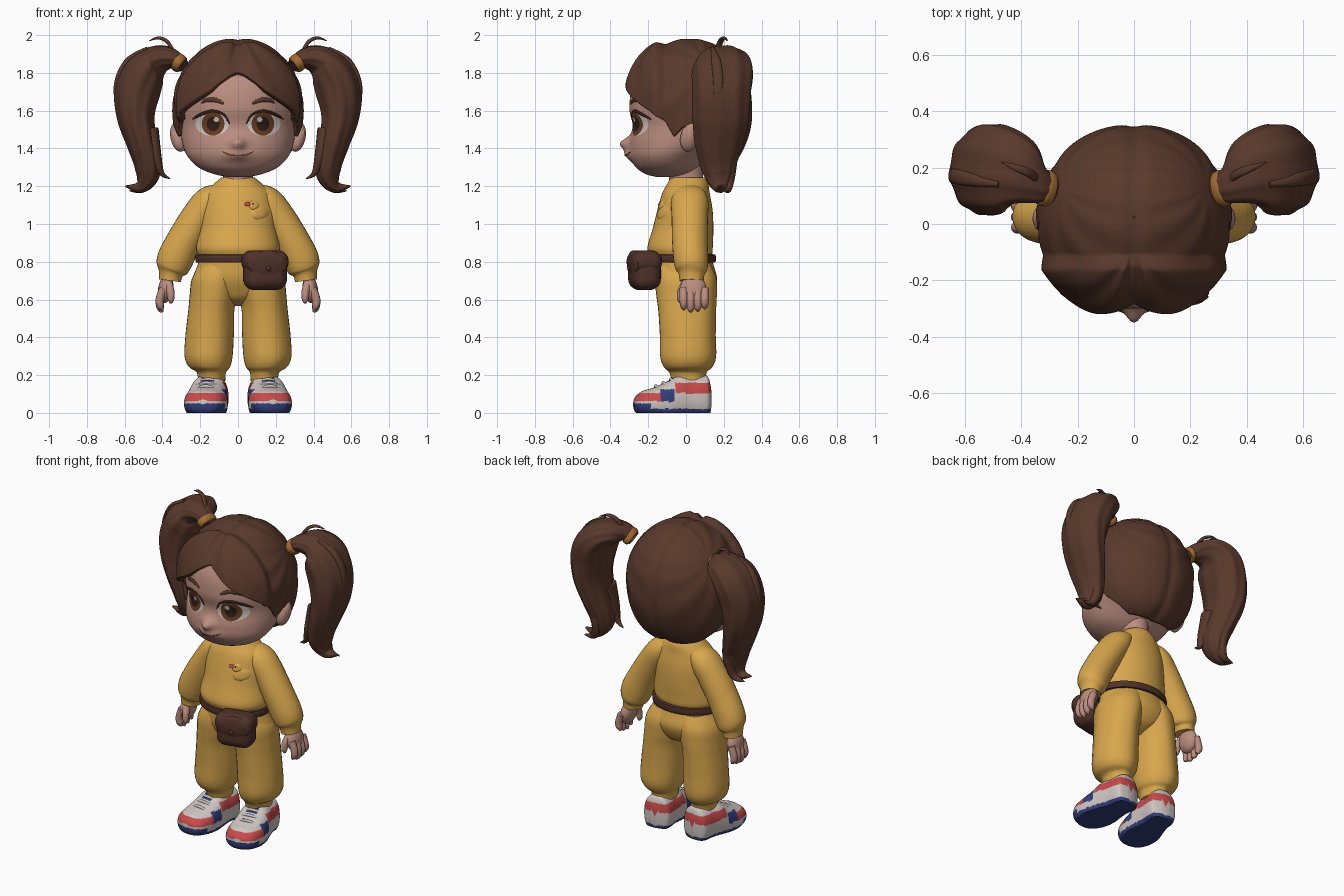
import bpy, bmesh, math
from math import sin, cos, pi, exp, atan2
from mathutils import Vector, Matrix
from mathutils.bvhtree import BVHTree

if "Cube" in bpy.data.objects:
    bpy.data.objects.remove(bpy.data.objects["Cube"])

COLOURS = {
    "skin": (.5, .27, .215), "hair_brown": (.1, .041, .025),
    "mustard": (.69, .385, .075), "bag_brown": (.08, .032, .023),
    "off_white": (.62, .56, .54), "red": (.58, .07, .07),
    "navy": (.032, .048, .19), "tan": (.36, .15, .035),
    "iris_brown": (.14, .045, .016), "dark_brown": (.025, .012, .009)}
MATS = {}
for key, rgb in COLOURS.items():
    m = bpy.data.materials.new(key)
    m.use_nodes = True
    m.diffuse_color = (*rgb, 1)
    m.node_tree.nodes["Principled BSDF"].inputs["Base Color"].default_value = (*rgb, 1)
    MATS[key] = m
BUILT = []


def make(name, verts, faces, mat, pair=False, paint=None, matrix=Matrix()):
    """Create a mesh object, or a left/right mirrored pair."""
    for side, sx in (("left_", 1), ("right_", -1)) if pair else (("", 1),):
        pts = [matrix @ Vector(v) for v in verts]
        me = bpy.data.meshes.new(side + name)
        me.from_pydata([(p.x * sx, p.y, p.z) for p in pts], [],
                       [f[::sx] for f in faces])
        names = list(COLOURS) if paint else [mat]
        for n in names:
            me.materials.append(MATS[n])
        if paint:
            for poly, f in zip(me.polygons, faces):
                mid = sum((Vector(verts[i]) for i in f), Vector()) / len(f)
                poly.material_index = names.index(paint(mid))
        ob = bpy.data.objects.new(side + name, me)
        bpy.context.collection.objects.link(ob)
        BUILT.append(ob)
    return ob


def spline(rows, steps):
    """Catmull-Rom interpolation through rows of numbers."""
    p = [rows[0]] + list(rows) + [rows[-1]]
    out = []
    for k in range(1, len(p) - 2):
        for s in range(steps):
            t = s / steps
            out.append([.5 * (2*b + (c-a)*t + (2*a-5*b+4*c-d)*t*t + (3*b-a-3*c+d)*t**3)
                        for a, b, c, d in zip(*p[k-1:k+3])])
    return out + [list(rows[-1])]


def sweep(name, rows, mat, hint=(0, 1, 0), axis=None, n=32, steps=6, power=2,
          groove=0, lobes=9, shape=None, **kw):
    """Skin elliptical rings along rows of x, y, z, half width, half depth."""
    rows = spline(rows, steps)
    ctr = [Vector(r[:3]) for r in rows]
    verts = []
    for i, r in enumerate(rows):
        t = Vector(axis) if axis else (ctr[min(i+1, len(ctr)-1)] - ctr[max(i-1, 0)]).normalized()
        h = Vector(hint)
        b = (h - t * h.dot(t)).normalized()
        a = b.cross(t)
        for j in range(n):
            u = 2 * pi * j / n
            c, s = (math.copysign(abs(w) ** (2 / power), w) for w in (cos(u), sin(u)))
            g = 1 + groove * cos(lobes * u + i * .06)
            verts.append(ctr[i] + (a * c * r[3] + b * s * r[4]) * g)
    faces = [(i*n + j, i*n + (j+1) % n, (i+1)*n + (j+1) % n, (i+1)*n + j)
             for i in range(len(rows) - 1) for j in range(n)]
    last = len(verts) - n
    verts += [ctr[0], ctr[-1]]
    for j in range(n):
        k = (j + 1) % n
        faces += [(last + n, k, j), (last + n + 1, last + j, last + k)]
    if shape:
        verts = [shape(Vector(v)) for v in verts]
    make(name, verts, faces, mat, **kw)
    return BVHTree.FromPolygons(verts, faces)


def solid(name, kind, loc, size, mat, rot=(0, 0, 0), bevel=0, **kw):
    """Ellipsoid or rounded box."""
    bm = bmesh.new()
    if kind == "ball":
        bmesh.ops.create_uvsphere(bm, u_segments=32, v_segments=20, radius=1)
    else:
        bmesh.ops.create_cube(bm, size=2)
    bmesh.ops.scale(bm, vec=size, verts=bm.verts)
    if bevel:
        bmesh.ops.bevel(bm, geom=bm.edges[:], offset=bevel, segments=6, profile=.5, affect="EDGES")
    turn = Matrix.Rotation(rot[2], 4, "Z") @ Matrix.Rotation(rot[1], 4, "Y") @ Matrix.Rotation(rot[0], 4, "X")
    bm.verts.index_update()
    make(name, [v.co.copy() for v in bm.verts], [tuple(v.index for v in f.verts) for f in bm.faces],
         mat, matrix=Matrix.Translation(loc) @ turn, **kw)
    bm.free()


def surface(tree, x, z):
    return tree.ray_cast(Vector((x, -2, z)), Vector((0, 1, 0)))[0]


def plate(name, tree, x, z, rx, rz, mat, lift, bulge=0, tilt=0, **kw):
    """Thin oval draped on a surface."""
    n, rings = 36, 8
    verts, faces = [], []
    for i in range(rings + 1):
        for j in range(n):
            q, u = i / rings, 2 * pi * j / n
            dx, dz = q * rx * cos(u), q * rz * sin(u)
            p = surface(tree, x + dx*cos(tilt) - dz*sin(tilt), z + dx*sin(tilt) + dz*cos(tilt))
            verts.append(p - Vector((0, lift + bulge * (1 - q**4), 0)))
    for i in range(rings):
        for j in range(n):
            k = (j + 1) % n
            faces.append((i*n + j, (i+1)*n + j, (i+1)*n + k, i*n + k))
    make(name, verts, faces, mat, **kw)


def stroke(name, tree, pts, mat, **kw):
    """Thin line of x, z, radius points following a surface."""
    sweep(name, [(*surface(tree, x, z), r * .6, r) for x, z, r in pts], mat,
          hint=(0, 0, 1), n=10, **kw)


# Head, with nose and lips raised from the face
def face_shape(v):
    if v.y < -.1:
        v.y -= .05 * exp(-(v.x / .035)**2 - ((v.z - 1.425) / .033)**2)
        v.y -= .026 * exp(-(v.x / .07)**2 - ((v.z - 1.365) / .03)**2)
    return v


head = sweep("head", [
    (0, -.1, 1.25, .06, .06), (0, -.1, 1.265, .13, .115), (0, -.1, 1.3, .21, .165),
    (0, -.085, 1.36, .268, .21), (0, -.04, 1.43, .295, .26), (0, -.015, 1.52, .305, .268),
    (0, -.01, 1.62, .312, .29), (0, .005, 1.75, .3, .28), (0, .02, 1.87, .21, .2),
    (0, .02, 1.94, .03, .03)], "skin", axis=(0, 0, 1), n=128, steps=9, shape=face_shape)
sweep("neck", [(0, .01, 1.16, .085, .09), (0, 0, 1.25, .08, .09), (0, -.01, 1.34, .09, .1)], "skin")
solid("ear", "ball", (.315, .02, 1.46), (.042, .05, .08), "skin", rot=(-.15, .25, .3), pair=True)
solid("ear_fold", "ball", (.335, -.005, 1.46), (.014, .018, .045), "skin", rot=(0, .25, .3), pair=True)

# Eyes, brows and mouth
plate("eye_white", head, .137, 1.53, .088, .063, "off_white", .002, pair=True)
plate("iris", head, .132, 1.53, .06, .062, "iris_brown", .004, pair=True)
plate("pupil", head, .132, 1.53, .034, .038, "dark_brown", .006, pair=True)
plate("eye_glint", head, .115, 1.553, .014, .014, "off_white", .008, pair=True)
stroke("upper_lash", head, [(.045, 1.53, .003), (.075, 1.578, .007), (.135, 1.597, .009),
       (.2, 1.578, .009), (.24, 1.555, .004)], "dark_brown", pair=True)
stroke("brow", head, [(.075, 1.638, .007), (.12, 1.657, .013), (.165, 1.657, .012),
       (.195, 1.64, .004)], "hair_brown", pair=True)
stroke("mouth", head, [(-.085, 1.385, .002), (-.05, 1.368, .004), (0, 1.363, .004),
       (.05, 1.368, .004), (.085, 1.385, .002)], "iris_brown")

# Hair cap with a swept, parted fringe
HAIRLINE = [(0, 1.8), (.15, 1.77), (.4, 1.7), (.7, 1.645), (.95, 1.6), (1.15, 1.55),
            (1.3, 1.46), (1.48, 1.52), (1.8, 1.37), (2.2, 1.28), (pi, 1.265)]


def hairline(angle):
    for (a, za), (b, zb) in zip(HAIRLINE, HAIRLINE[1:]):
        if angle <= b:
            return za + (zb - za) * (angle - a) / (b - a)
    return HAIRLINE[-1][1]


N, RINGS = 192, 60
verts, faces = [], []
for i in range(RINGS + 1):
    for j in range(N):
        th = 2 * pi * j / N
        end = math.acos((hairline(min(th, 2 * pi - th)) - 1.62) / .365)
        phi = end * max(i, .01) / RINGS
        flat = sin(phi) if phi < pi / 2 else sin(phi) ** .6
        d = Vector((.345 * flat * sin(th), -.335 * flat * cos(th), .365 * cos(phi)))
        # fringe strands fan from the parting, the rest run towards the ties
        front = min(max((-d.y - .13) / .035, 0), 1)
        fringe = cos(15 * atan2(abs(d.x), .38 - d.z))
        fade = min(math.hypot(d.z - .22, d.y - .11) / .25, 1) * min(abs(d.x) / .1, 1)
        swept = cos(13 * atan2(d.z - .22, d.y - .11)) * fade
        out = .036 * front + .004 * (front * fringe + (1 - front) * swept)
        out -= (.01 + .015 * front) * exp(-(d.x / .03) ** 2)
        verts.append(Vector((0, .02, 1.62)) + d + d.normalized() * out)
for i in range(RINGS):
    for j in range(N):
        k = (j + 1) % N
        faces.append((i*N + j, (i+1)*N + j, (i+1)*N + k, i*N + k))
cap = make("hair_cap", verts, faces, "hair_brown")
thick = cap.modifiers.new("thickness", "SOLIDIFY")
thick.thickness, thick.offset = .04, -1

# Pigtails with ties and loose locks
sweep("pigtail", [
    (.29, .12, 1.835, .035, .05), (.345, .14, 1.875, .05, .07), (.42, .18, 1.87, .078, .135),
    (.49, .195, 1.81, .11, .16), (.533, .19, 1.7, .12, .155), (.54, .185, 1.57, .1, .148),
    (.51, .175, 1.44, .082, .13), (.48, .17, 1.33, .072, .1), (.48, .175, 1.25, .06, .075),
    (.52, .18, 1.195, .032, .04), (.595, .18, 1.2, .004, .006)],
    "hair_brown", n=80, steps=8, groove=.025, pair=True)
sweep("hair_tie", [(.295, .12, 1.838, .038, .05), (.302, .122, 1.843, .047, .063),
      (.32, .13, 1.857, .049, .065), (.328, .133, 1.862, .042, .055)], "tan", pair=True)
LOCKS = {
    "inner_lock": [(.46, .14, 1.5, .04, .06), (.435, .12, 1.36, .03, .045), (.405, .12, 1.27, .015, .02),
                   (.36, .13, 1.24, .003, .003)],
    "outer_lock": [(.52, .22, 1.42, .04, .06), (.48, .22, 1.28, .035, .045),
                   (.505, .22, 1.19, .022, .025), (.575, .22, 1.175, .003, .003)],
    "top_lock": [(.33, .15, 1.88, .01, .015), (.37, .18, 1.96, .01, .016), (.42, .2, 1.985, .008, .012),
                 (.47, .22, 1.97, .002, .002)],
    "side_lock": [(.48, .14, 1.93, .01, .01), (.59, .16, 1.86, .014, .025), (.647, .17, 1.72, .012, .025),
                  (.62, .15, 1.54, .004, .006)]}
for name, rows in LOCKS.items():
    sweep(name, rows, "hair_brown", n=16, pair=True)

# Sweater and sleeves
torso = sweep("sweater", [
    (0, .01, 1.245, .09, .094), (0, .01, 1.215, .125, .108), (0, 0, 1.165, .175, .125),
    (0, -.005, 1.08, .198, .145), (0, -.015, .98, .203, .16), (0, -.03, .89, .22, .172),
    (0, -.03, .85, .217, .17), (0, -.025, .81, .195, .155)],
    "mustard", axis=(0, 0, 1), n=64)
sweep("sleeve", [
    (.09, .02, 1.17, .05, .075), (.15, .02, 1.12, .083, .098), (.215, .02, 1.03, .09, .096),
    (.28, .02, .92, .093, .094), (.33, .025, .82, .096, .092), (.347, .03, .765, .086, .085),
    (.355, .03, .735, .064, .069), (.36, .03, .7, .058, .064)],
    "mustard", pair=True)

# Duckling patch on the chest
plate("duckling_body", torso, .115, 1.06, .05, .034, "mustard", .001, .008, tilt=.15)
plate("duckling_head", torso, .085, 1.1, .027, .025, "mustard", .002, .007)
plate("duckling_beak", torso, .052, 1.105, .018, .011, "red", .002, .006)
plate("duckling_eye", torso, .08, 1.107, .005, .005, "dark_brown", .0095)

# Hands
solid("palm", "ball", (.383, .038, .655), (.04, .07, .075), "skin", rot=(0, -.15, 0), pair=True)
for i, finger in enumerate(("index", "middle", "ring", "little")):
    y = -.012 + .037 * i
    tip = .53 + .012 * abs(i - 1.3)
    sweep(finger + "_finger", [(.395, y, .66, .022, .022), (.414, y, .6, .022, .022),
          (.41, y, tip + .02, .019, .019), (.398, y, tip, .006, .006)], "skin", n=14, pair=True)
sweep("thumb", [(.37, 0, .69, .022, .022), (.358, -.025, .645, .021, .021),
      (.355, -.03, .6, .017, .017), (.357, -.025, .58, .005, .005)], "skin", n=14, pair=True)

# Trousers
sweep("trouser_hips", [
    (0, -.025, .84, .195, .155), (0, -.015, .78, .215, .162), (0, -.002, .71, .238, .166),
    (0, .003, .65, .22, .145), (0, .003, .6, .13, .11), (0, .003, .565, .04, .04)],
    "mustard", axis=(0, 0, 1), n=48)
sweep("trouser_leg", [
    (.095, -.01, .79, .1, .14), (.115, -.002, .71, .128, .163), (.128, .002, .62, .127, .16),
    (.141, .005, .54, .122, .153), (.15, .008, .41, .128, .148), (.156, .01, .3, .127, .148),
    (.152, .01, .245, .11, .13), (.142, .01, .215, .078, .1), (.14, .015, .17, .072, .09)],
    "mustard", axis=(0, 0, 1), groove=.01, lobes=7, pair=True)

# Belt and pouch
sweep("belt", [(0, -.025, z, a, a - .043) for z, a in
      ((.795, .2), (.797, .222), (.815, .226), (.837, .224), (.84, .2))],
      "bag_brown", axis=(0, 0, 1), n=64, steps=2)
TURN = (0, 0, .22)
solid("pouch", "box", (.143, -.22, .75), (.115, .075, .1), "bag_brown", rot=TURN, bevel=.06)
solid("pouch_flap_top", "box", (.143, -.221, .8), (.121, .08, .06), "bag_brown", rot=TURN, bevel=.055)
solid("pouch_flap_front", "ball", (.157, -.28, .79), (.11, .022, .07), "bag_brown", rot=TURN)
solid("pouch_button", "ball", (.162, -.303, .765), (.014, .008, .014), "bag_brown", rot=TURN)


# Trainers, coloured in panels
def shoe_paint(p):
    side = abs(p.x) > .05
    if p.z < .022 or (p.y < -.2 and p.z < .05):
        return "navy"
    if side and -.15 < p.y < -.075 and .06 < p.z < .125:
        return "navy"
    if abs(p.x) < .035 and -.1 < p.y < -.04 and p.z > .165:
        return "navy"
    if (p.y < -.12 and .062 < p.z < .105) or (p.y > -.07 and .105 < p.z < .16):
        return "red"
    return "off_white"


def flat_sole(v):
    v.z = max(v.z, 0)
    return v


SHOE = Matrix.Translation((.15, 0, 0)) @ Matrix.Rotation(.13, 4, "Z")
sweep("shoe", [
    (0, -.278, .045, .03, .025), (0, -.265, .045, .07, .045), (0, -.23, .05, .1, .066),
    (0, -.17, .05, .114, .085), (0, -.1, .055, .11, .112), (0, -.04, .075, .102, .125),
    (0, .02, .08, .094, .115), (0, .08, .08, .09, .12), (0, .115, .08, .077, .112),
    (0, .132, .075, .03, .06)], "off_white", hint=(0, 0, 1), axis=(0, 1, 0), n=96, steps=10,
    power=2.4, shape=flat_sole, pair=True, paint=shoe_paint, matrix=SHOE)
for i in range(3):
    y, z = -.15 + .04 * i, .142 + .018 * i
    sweep(f"lace_{i + 1}", [(-.06, y, z - .018, .008, .008), (0, y - .012, z, .009, .009),
          (.06, y, z - .018, .008, .008)], "off_white", n=10, pair=True, matrix=SHOE)

# Smooth shading with sharp edges kept
for ob in BUILT:
    ob.select_set(True)
bpy.context.view_layer.objects.active = BUILT[0]
bpy.ops.object.shade_smooth_by_angle(angle=math.radians(50))
